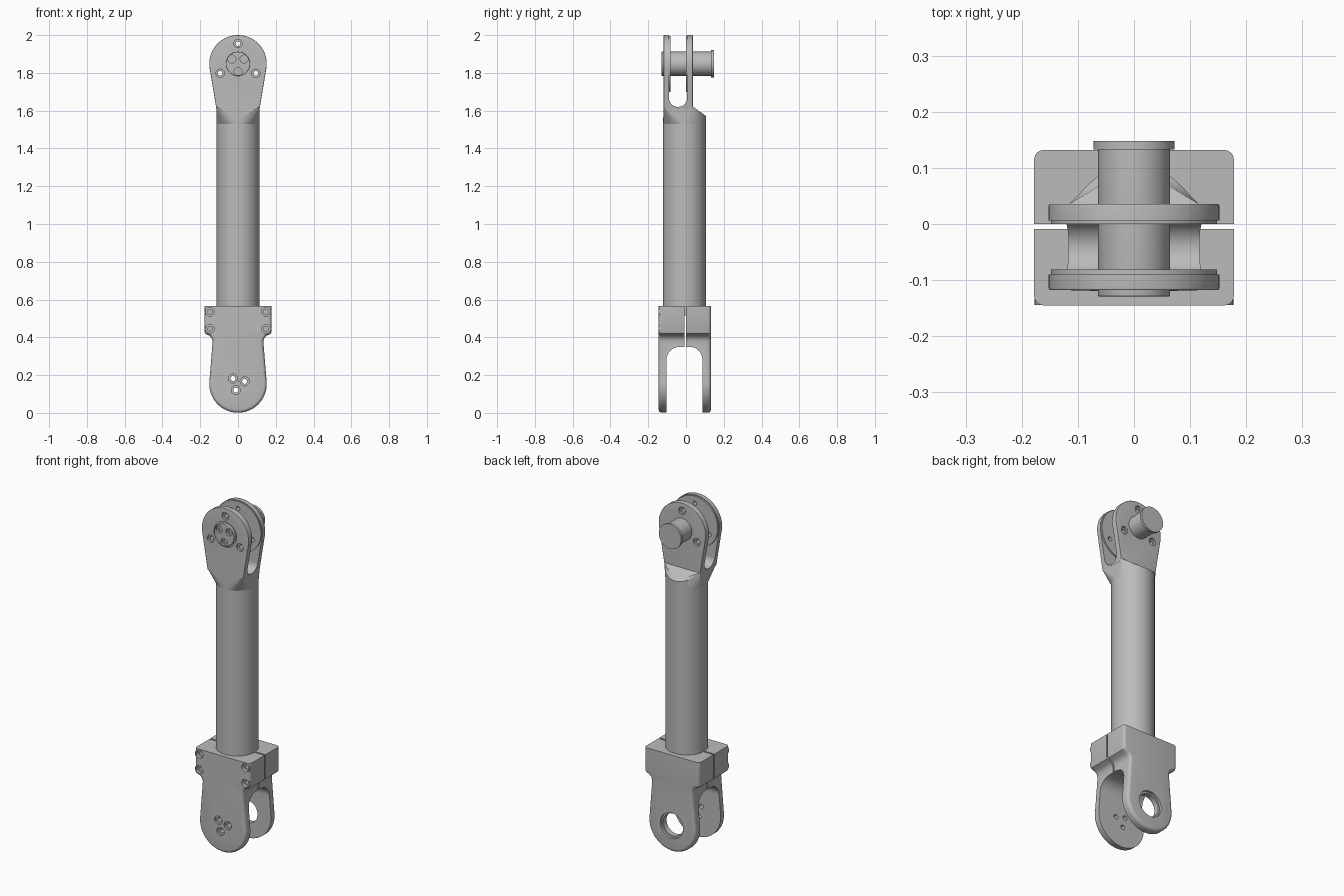
import bpy, bmesh, math
from mathutils import Vector

if "Cube" in bpy.data.objects:
    bpy.data.objects.remove(bpy.data.objects["Cube"])

steel = bpy.data.materials.new("steel grey")
steel.diffuse_color = (0.5, 0.5, 0.5, 1)
steel.use_nodes = True
steel.node_tree.nodes["Principled BSDF"].inputs["Base Color"].default_value = steel.diffuse_color

TUBE_Y, TUBE_R = -0.008, 0.113
TOP_Z, LOW_Z, EYE_R = 1.848, 0.153, 0.152


def finish(name, bm):
    bmesh.ops.recalc_face_normals(bm, faces=bm.faces[:])
    me = bpy.data.meshes.new(name)
    bm.to_mesh(me)
    bm.free()
    ob = bpy.data.objects.new(name, me)
    bpy.context.collection.objects.link(ob)
    me.materials.append(steel)
    return ob


def prism(name, pts, a, b, axis="Y", rim=0.0, skip_z=None):
    """Extrude a 2D outline along Y (points are x,z) or X (points are y,z)."""
    bm = bmesh.new()
    put = (lambda u, v, w: (u, w, v)) if axis == "Y" else (lambda u, v, w: (w, u, v))
    lo = [bm.verts.new(put(u, v, a)) for u, v in pts]
    hi = [bm.verts.new(put(u, v, b)) for u, v in pts]
    ends = [bm.faces.new(lo), bm.faces.new(hi[::-1])]
    n = len(pts)
    for i in range(n):
        j = (i + 1) % n
        bm.faces.new((lo[j], lo[i], hi[i], hi[j]))
    bmesh.ops.recalc_face_normals(bm, faces=bm.faces[:])
    if rim:
        edges = [e for f in ends for e in f.edges
                 if skip_z is None or min(v.co.z for v in e.verts) < skip_z - 1e-4]
        bmesh.ops.bevel(bm, geom=edges, offset=rim, segments=4, profile=0.5,
                        affect="EDGES", clamp_overlap=False)
    return finish(name, bm)


def arc(cu, cv, r, a0, a1, n):
    return [(cu + r * math.cos(math.radians(a0 + (a1 - a0) * i / n)),
             cv + r * math.sin(math.radians(a0 + (a1 - a0) * i / n))) for i in range(n + 1)]


def rod(name, x, z, r, a, b, n=32, rim=0.0):
    return prism(name, arc(x, z, r, 0, 360, n)[:-1], a, b, rim=rim)


def combine(ob, others, op):
    for other in others:
        m = ob.modifiers.new(op, "BOOLEAN")
        m.operation, m.solver, m.object = op, "EXACT", other
        bpy.context.view_layer.objects.active = ob
        bpy.ops.object.modifier_apply(modifier=m.name)
        bpy.data.objects.remove(other)


def smooth(ob):
    bpy.ops.object.select_all(action="DESELECT")
    ob.select_set(True)
    bpy.context.view_layer.objects.active = ob
    bpy.ops.object.shade_smooth_by_angle(angle=math.radians(30))


def bolt_hole(x, z, y, r, through, sink=0.012):
    return [rod("cut", x, z, r, y - 0.01, y + sink, 24),
            rod("cut", x, z, r * 0.55, y - 0.01, y + through, 24)]


# main tube
bm = bmesh.new()
bmesh.ops.create_cone(bm, cap_ends=True, segments=96, radius1=TUBE_R, radius2=TUBE_R, depth=1.03)
bmesh.ops.translate(bm, verts=bm.verts[:], vec=(0, TUBE_Y, 0.515 + 0.515))
tube = finish("main_tube", bm)

# transition from round tube to the upper fork, with a sloped back
bm = bmesh.new()
for u, v in arc(0, TUBE_Y, TUBE_R, 0, 360, 96)[:-1]:
    top = 1.55 if v < -0.06 else 1.6 if v < 0.036 else 1.615 - (v - 0.036) * 0.62
    bm.verts.new((u, v, top))
    bm.verts.new((u, v, 1.53))
for x in (-0.115, 0.115):
    for y in (-0.118, 0.036):
        bm.verts.new((x, y, 1.622))
hull = bmesh.ops.convex_hull(bm, input=bm.verts[:])
bmesh.ops.delete(bm, geom=list({g for g in hull["geom_interior"] + hull["geom_unused"]
                                if isinstance(g, bmesh.types.BMVert)}), context="VERTS")
neck = finish("neck", bm)

# upper fork: tapered eye plate, split by a round-bottomed slot
outline = arc(0, TOP_Z, EYE_R, -10, 190, 64) + [(-0.115, 1.612), (0.115, 1.612)]
fork = prism("upper_fork", outline, -0.118, 0.036, rim=0.003)
combine(fork, [neck], "UNION")
slot = arc(-0.042, 1.668, 0.048, 180, 360, 32) + [(0.006, 2.1), (-0.09, 2.1)]
combine(fork, [prism("cut", slot, -0.3, 0.3, axis="X")], "DIFFERENCE")
# raised round pads on the inner faces
combine(fork, [rod("pad", 0, TOP_Z, 0.148, -0.1, -0.081, 64),
               rod("pad", 0, TOP_Z, 0.148, 0.0, 0.015, 64)], "UNION")
cuts = [rod("cut", 0, TOP_Z, 0.073, -0.2, -0.111, 48)]
for a in (90, 208, 332):
    x, z = 0.107 * math.cos(math.radians(a)), TOP_Z + 0.107 * math.sin(math.radians(a))
    cuts += bolt_hole(x, z, -0.118, 0.022, 0.3)
    cuts.append(rod("cut", x, z, 0.022, 0.024, 0.1, 24))
combine(fork, cuts, "DIFFERENCE")

# cross pin with a flanged back end and three bolt holes in front
pin = rod("cross_pin", 0, TOP_Z, 0.064, -0.129, 0.14, 64, rim=0.002)
combine(pin, [rod("flange", 0, TOP_Z, 0.072, 0.133, 0.148, 64)], "UNION")
cuts = []
for a in (38, 142, 270):
    cuts += bolt_hole(0.041 * math.cos(math.radians(a)),
                      TOP_Z + 0.041 * math.sin(math.radians(a)), -0.129, 0.021, 0.05)
combine(pin, cuts, "DIFFERENCE")

# lower clamp and fork, outlined as one piece
side = [(0.178, 0.565), (0.178, 0.43), (0.174, 0.42), (0.164, 0.414),
        (0.15, 0.408), (0.14, 0.398), (0.134, 0.38)]
outline = side + arc(0, LOW_Z, EYE_R, 4, -184, 56) + [(-x, z) for x, z in side[::-1]]
clamp = prism("lower_clamp_fork", outline, -0.145, 0.132, rim=0.017, skip_z=0.565)
bolts = [(sx * 0.148, z) for sx in (-1, 1) for z in (0.445, 0.535)]
combine(clamp, [rod("boss", x, z, 0.029, -0.1445, -0.1, 32) for x, z in bolts], "UNION")
# fork opening with rounded upper corners, and the clamping gap
opening = ([(-0.103, -0.1), (0.087, -0.1)] + arc(0.017, 0.28, 0.07, 0, 90, 16)
           + arc(-0.033, 0.28, 0.07, 90, 180, 16))
gap = [(-0.009, 0.2), (0.0, 0.2), (0.0, 0.7), (-0.009, 0.7)]
cuts = [prism("cut", opening, -0.3, 0.3, axis="X"), prism("cut", gap, -0.3, 0.3, axis="X")]
for x, z in bolts:
    cuts += bolt_hole(x, z, -0.145, 0.023, 0.2, 0.02)
# bolt holes in the front prong, stepped bore in the back prong
for a in (135, 17, 252):
    cuts += bolt_hole(0.037 * math.cos(math.radians(a)),
                      0.156 + 0.037 * math.sin(math.radians(a)), -0.145, 0.024, 0.08)
cuts += [rod("cut", 0, LOW_Z, 0.065, 0.05, 0.2, 64), rod("cut", 0, LOW_Z, 0.074, 0.118, 0.2, 64)]
combine(clamp, cuts, "DIFFERENCE")

for ob in (tube, fork, pin, clamp):
    smooth(ob)
